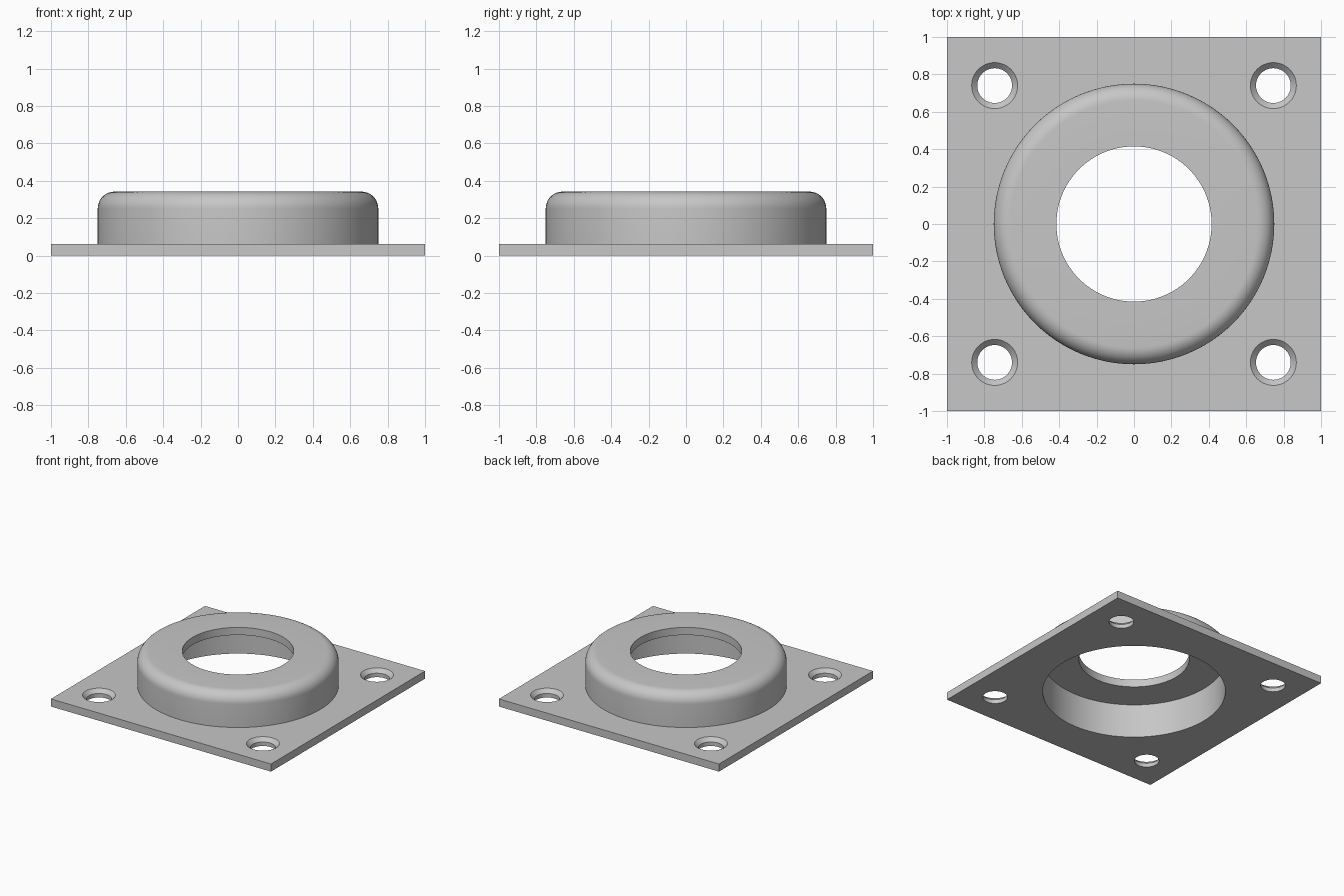
import bpy, bmesh, math
from mathutils import Matrix, Vector

cube = bpy.data.objects.get("Cube")
if cube:
    bpy.data.objects.remove(cube, do_unlink=True)

PLATE = 0.0625            # plate and wall thickness
TOP = 0.342               # overall height
OUTER, INNER, BORE = 0.75, 0.6875, 0.415
FILLET = 0.09

grey = bpy.data.materials.new("light_grey")
grey.use_nodes = True
colour = (0.57, 0.57, 0.57, 1)
grey.diffuse_color = colour
grey.node_tree.nodes["Principled BSDF"].inputs["Base Color"].default_value = colour


def make_object(name, bm):
    bmesh.ops.recalc_face_normals(bm, faces=bm.faces)
    mesh = bpy.data.meshes.new(name)
    bm.to_mesh(mesh)
    bm.free()
    mesh.materials.append(grey)
    obj = bpy.data.objects.new(name, mesh)
    bpy.context.collection.objects.link(obj)
    return obj


def revolve(bm, profile, centre=(0, 0), steps=96):
    """Spin an (r, z) profile around a vertical axis through centre."""
    c = Vector((*centre, 0))
    verts = [bm.verts.new(c + Vector((r, 0, z))) for r, z in profile]
    edges = [bm.edges.new(pair) for pair in zip(verts, verts[1:])]
    bmesh.ops.spin(bm, geom=verts + edges, cent=c, axis=(0, 0, 1),
                   angle=math.tau, steps=steps)
    bmesh.ops.remove_doubles(bm, verts=bm.verts, dist=1e-5)


def smooth(obj):
    bpy.ops.object.select_all(action='DESELECT')
    obj.select_set(True)
    bpy.context.view_layer.objects.active = obj
    bpy.ops.object.shade_smooth_by_angle(angle=math.radians(30))


# Square base plate
bm = bmesh.new()
bmesh.ops.create_cube(bm, size=1, matrix=Matrix.Translation((0, 0, PLATE / 2))
                      @ Matrix.Diagonal((2, 2, PLATE, 1)))
plate = make_object("base_plate", bm)

# Cutter: central opening and four countersunk screw holes
bm = bmesh.new()
revolve(bm, [(0, -0.1), (INNER, -0.1), (INNER, 0.1), (0, 0.1)])
screw = [(0, -0.1), (0.093, -0.1), (0.093, PLATE - 0.03),
         (0.123, PLATE), (0.153, PLATE + 0.03), (0, PLATE + 0.03)]
for sx in (-1, 1):
    for sy in (-1, 1):
        revolve(bm, screw, (sx * 0.745, sy * 0.74), 48)
cutter = make_object("hole_cutter", bm)
cutter.hide_render = True

cut = plate.modifiers.new("holes", 'BOOLEAN')
cut.operation, cut.solver, cut.object = 'DIFFERENCE', 'EXACT', cutter
bpy.ops.object.select_all(action='DESELECT')
plate.select_set(True)
bpy.context.view_layer.objects.active = plate
bpy.ops.object.modifier_apply(modifier=cut.name)
bpy.data.objects.remove(cutter, do_unlink=True)
smooth(plate)

# Hollow round housing with a filleted rim and an open bore
arc = [(OUTER - FILLET + FILLET * math.cos(a), TOP - FILLET + FILLET * math.sin(a))
       for a in (math.radians(90 * i / 10) for i in range(11))]
profile = ([(OUTER, PLATE)] + arc
           + [(BORE, TOP), (BORE, TOP - PLATE), (INNER, TOP - PLATE), (INNER, PLATE)])
bm = bmesh.new()
revolve(bm, profile)
# hidden seating ring closes the shell just where it meets the plate
housing = make_object("round_housing", bm)
smooth(housing)
